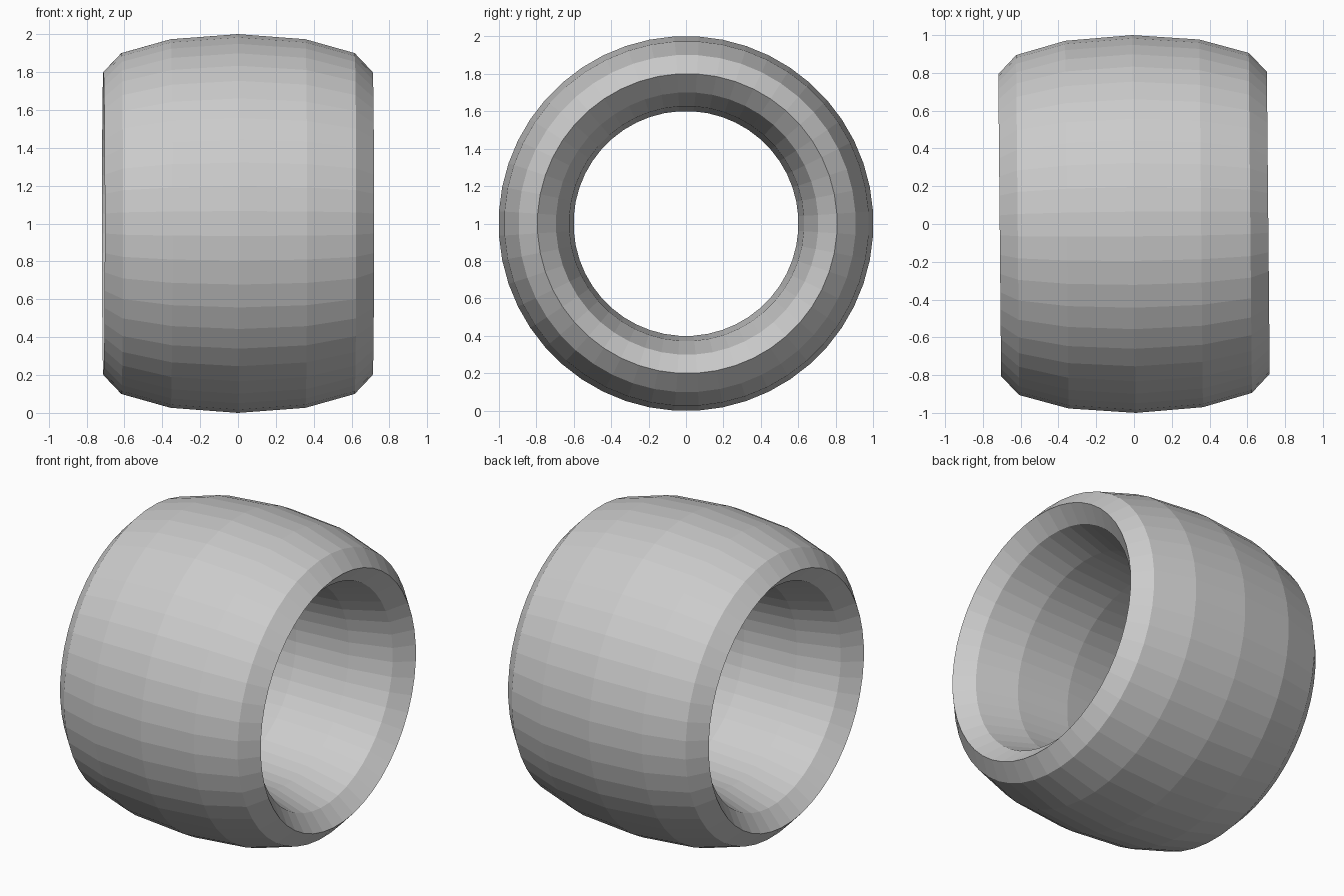
import bpy, math
from mathutils import Matrix

if "Cube" in bpy.data.objects:
    bpy.data.objects.remove(bpy.data.objects["Cube"])

SEGMENTS = 48
HALF_WIDTH = 0.711

# Barrel ring: a torus stretched along its axis
bpy.ops.mesh.primitive_torus_add(major_segments=SEGMENTS, minor_segments=12,
                                 major_radius=0.8, minor_radius=0.2)
ring = bpy.context.object
ring.name = "barrel_ring"

# Half-step turn puts flats on top and bottom; grow so the flats reach full size
grow = 1 / math.cos(math.pi / SEGMENTS)
ring.data.transform(
    Matrix.Translation((0, 0, 1))
    @ Matrix.Rotation(math.radians(0.54), 4, 'Z')      # slight yaw
    @ Matrix.Rotation(math.radians(90), 4, 'Y')        # axis along x
    @ Matrix.Diagonal((grow, grow, HALF_WIDTH / 0.2, 1))
    @ Matrix.Rotation(math.pi / SEGMENTS, 4, 'Z'))
bpy.ops.object.shade_flat()
